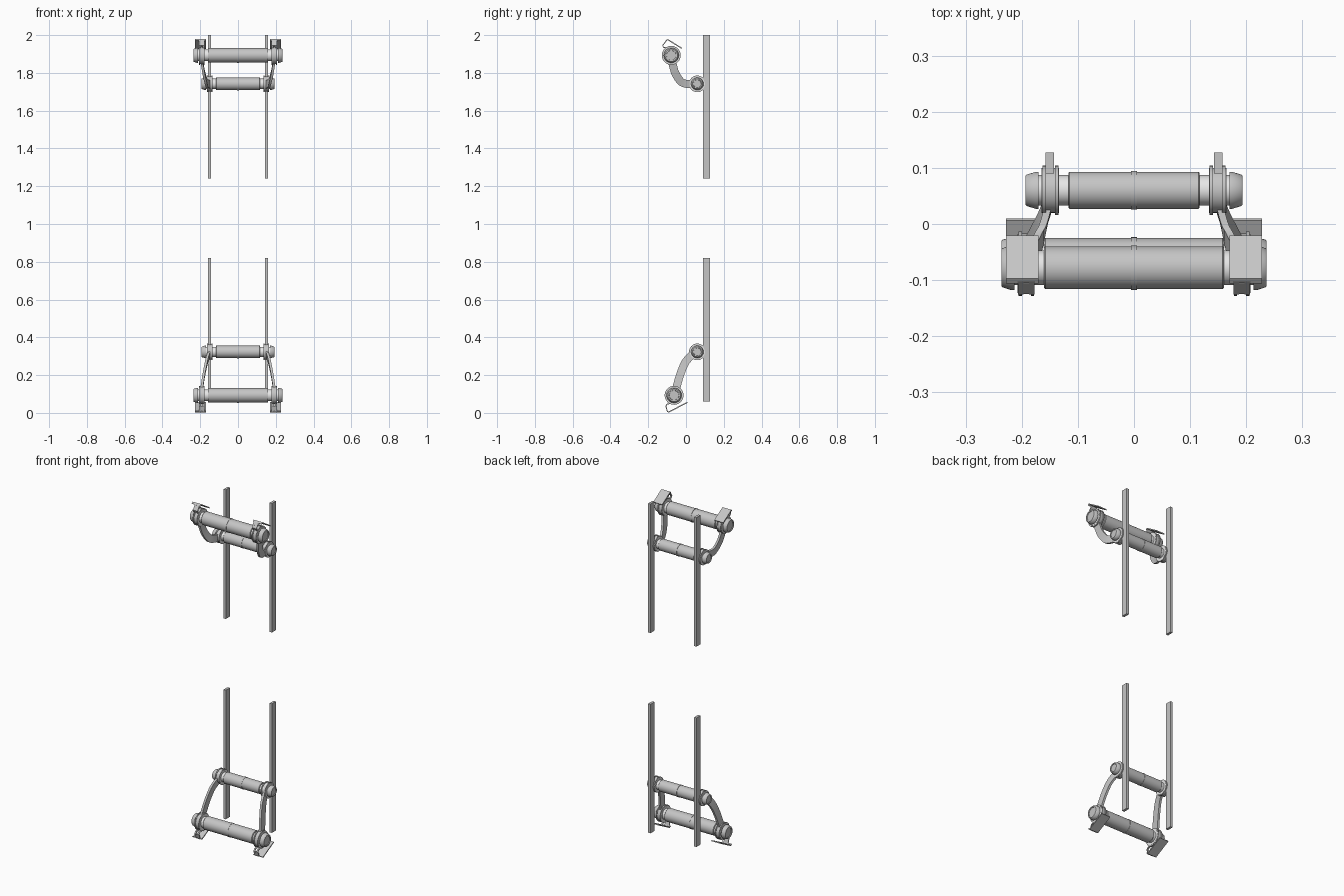
import bpy, bmesh, math
from mathutils import Vector

if "Cube" in bpy.data.objects:
    bpy.data.objects.remove(bpy.data.objects["Cube"])


def material(name, c):
    m = bpy.data.materials.new(name)
    m.diffuse_color = (c, c, c, 1)
    m.use_nodes = True
    m.node_tree.nodes["Principled BSDF"].inputs["Base Color"].default_value = m.diffuse_color
    return m


GREY = material("metal grey", 0.56)
WHITE = material("bushing white", 0.95)


def finish(name, bm, mat, smooth=True):
    bmesh.ops.recalc_face_normals(bm, faces=bm.faces)
    me = bpy.data.meshes.new(name)
    bm.to_mesh(me)
    bm.free()
    me.materials.append(mat)
    ob = bpy.data.objects.new(name, me)
    bpy.context.collection.objects.link(ob)
    if smooth:
        bpy.ops.object.select_all(action='DESELECT')
        ob.select_set(True)
        bpy.context.view_layer.objects.active = ob
        bpy.ops.object.shade_smooth_by_angle(angle=math.radians(35))
    return ob


def lathe(name, profile, y, z, side=1, mat=GREY, n=40):
    """Turn an (x, radius) profile about an axis parallel to x."""
    bm = bmesh.new()
    rings = []
    for x, r in profile:
        rings.append([bm.verts.new((side * x, y + r * math.cos(2 * math.pi * i / n),
                                    z + r * math.sin(2 * math.pi * i / n))) for i in range(n)])
    for a, b in zip(rings, rings[1:]):
        for i in range(n):
            j = (i + 1) % n
            bm.faces.new((a[i], a[j], b[j], b[i]))
    bm.faces.new(rings[0])
    bm.faces.new(rings[-1])
    return finish(name, bm, mat)


def box(name, x, y, z):
    bm = bmesh.new()
    bmesh.ops.create_cube(bm, size=1)
    for v in bm.verts:
        v.co = [lo + (c + 0.5) * (hi - lo) for c, (lo, hi) in zip(v.co, (x, y, z))]
    return finish(name, bm, GREY, False)


def strip(name, path, x0, x1, t):
    """Bent sheet: a (y, z) path with thickness t, spanning x0 to x1."""
    bm = bmesh.new()
    rings = []
    for i, p in enumerate(path):
        a, b = Vector(path[max(i - 1, 0)]), Vector(path[min(i + 1, len(path) - 1)])
        d = (b - a).normalized()
        o = Vector((-d.y, d.x)) * t / 2
        q = Vector(p)
        rings.append([bm.verts.new((x, *(q + s * o))) for x, s in
                      ((x0, -1), (x1, -1), (x1, 1), (x0, 1))])
    for a, b in zip(rings, rings[1:]):
        for i in range(4):
            j = (i + 1) % 4
            bm.faces.new((a[i], a[j], b[j], b[i]))
    bm.faces.new(rings[0])
    bm.faces.new(rings[-1])
    return finish(name, bm, GREY, False)


def arm(name, pts, side, w=0.042, t=0.013):
    """Curved flat arm through (x, y, z) points, smoothed by a spline."""
    p = [Vector(q) for q in pts]
    p = [2 * p[0] - p[1]] + p + [2 * p[-1] - p[-2]]
    line = []
    for i in range(1, len(p) - 2):
        a, b, c, d = p[i - 1:i + 3]
        for k in range(6):
            u = k / 6
            line.append(0.5 * (2 * b + (c - a) * u + (2 * a - 5 * b + 4 * c - d) * u * u
                               + (3 * b - a - 3 * c + d) * u ** 3))
    line.append(p[-2])
    bm = bmesh.new()
    rings = []
    for i, q in enumerate(line):
        d = line[min(i + 1, len(line) - 1)] - line[max(i - 1, 0)]
        o = Vector((0, -d.z, d.y)).normalized() * w / 2
        e = Vector((t / 2, 0, 0))
        ring = [q - o - e, q - o + e, q + o + e, q + o - e]
        rings.append([bm.verts.new((side * v.x, v.y, v.z)) for v in ring])
    for a, b in zip(rings, rings[1:]):
        for i in range(4):
            j = (i + 1) % 4
            bm.faces.new((a[i], a[j], b[j], b[i]))
    bm.faces.new(rings[0])
    bm.faces.new(rings[-1])
    return finish(name, bm, GREY)


def roller(name, half, r, y, z):
    # two tubes meeting at a slim raised centre band
    lathe(name, [(-half, r - 0.002), (-half + 0.002, r), (-0.005, r), (-0.005, r + 0.0015),
                 (0.005, r + 0.0015), (0.005, r), (half - 0.002, r), (half, r - 0.002)], y, z)


def assembly(tag, big, small, arm_pts, plate, hook, rail_z):
    roller(tag + "_large_roller", 0.16, 0.038, *big)
    roller(tag + "_small_roller", 0.117, 0.033, *small)
    for s, sd in ((-1, "left"), (1, "right")):
        n = f"{tag}_{sd}_"
        # guide rail
        box(n + "rail", (s * 0.15 - 0.0075, s * 0.15 + 0.0075), (0.09, 0.127), rail_z)
        # small joint: stepped hub, white bushing, tapered cap
        lathe(n + "small_hub", [(0.135, 0.044), (0.141, 0.044), (0.141, 0.040), (0.157, 0.040),
                                (0.157, 0.044), (0.163, 0.044)], *small, s)
        lathe(n + "small_bushing", [(0.115, 0.027), (0.134, 0.027), (0.134, 0.040),
                                    (0.1645, 0.040), (0.1645, 0.027), (0.172, 0.027)],
              *small, s, WHITE)
        lathe(n + "small_cap", [(0.170, 0.033), (0.175, 0.033), (0.191, 0.028), (0.193, 0.026),
                                (0.193, 0.021), (0.190, 0.020)], *small, s)
        # large joint
        lathe(n + "large_hub", [(0.178, 0.050), (0.184, 0.050), (0.184, 0.046), (0.200, 0.046),
                                (0.200, 0.050), (0.206, 0.050)], *big, s)
        lathe(n + "large_bushing", [(0.158, 0.031), (0.177, 0.031), (0.177, 0.045),
                                    (0.2075, 0.045), (0.2075, 0.031), (0.215, 0.031)],
              *big, s, WHITE)
        lathe(n + "large_cap", [(0.213, 0.040), (0.218, 0.040), (0.234, 0.035), (0.236, 0.033),
                                (0.236, 0.026), (0.233, 0.025)], *big, s)
        # linking arm
        arm(n + "arm", arm_pts, s)
        # clip bracket: wide sloped plate with narrow prongs folded to the hub
        strip(n + "clip_plate", plate, s * 0.17, s * 0.228, 0.006)
        for c in (0.182, 0.202):
            strip(n + "clip_prong", hook, s * (c - 0.005), s * (c + 0.005), 0.005)
        strip(n + "clip_web", hook[:2], s * 0.184, s * 0.200, 0.004)


assembly("upper", (-0.078, 1.893), (0.060, 1.742),
         [(0.190, -0.072, 1.850), (0.180, -0.055, 1.795), (0.167, -0.022, 1.750),
          (0.155, 0.022, 1.740), (0.150, 0.040, 1.741)],
         [(-0.022, 1.930), (-0.098, 1.977), (-0.104, 1.970)],
         [(-0.102, 1.974), (-0.123, 1.945), (-0.118, 1.934), (-0.095, 1.934)],
         (1.24, 2.0))
assembly("lower", (-0.063, 0.093), (0.060, 0.323),
         [(0.192, -0.052, 0.130), (0.180, -0.030, 0.205), (0.167, -0.003, 0.268),
          (0.155, 0.030, 0.305), (0.151, 0.045, 0.315)],
         [(0.008, 0.056), (-0.092, 0.004), (-0.100, 0.010)],
         [(-0.098, 0.006), (-0.107, 0.036), (-0.100, 0.046), (-0.080, 0.050)],
         (0.06, 0.82))
